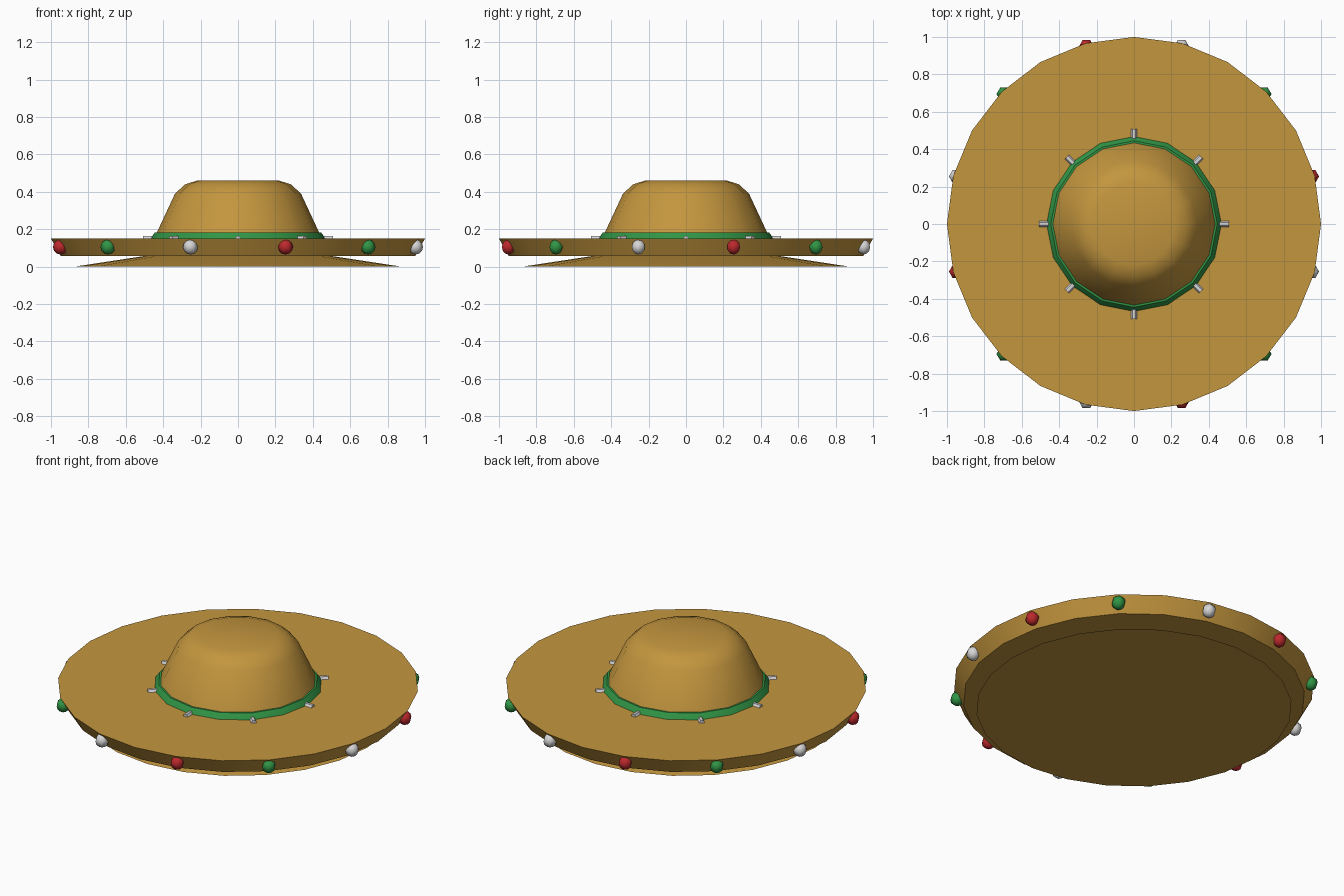
import bpy, bmesh, math

if "Cube" in bpy.data.objects:
    bpy.data.objects.remove(bpy.data.objects["Cube"])


def material(name, rgb):
    m = bpy.data.materials.new(name)
    m.diffuse_color = (*rgb, 1.0)
    m.use_nodes = True
    m.node_tree.nodes["Principled BSDF"].inputs["Base Color"].default_value = m.diffuse_color
    return m


TAN = material("straw_tan", (0.55, 0.305, 0.048))
GREEN = material("green", (0.03, 0.30, 0.06))
RED = material("red", (0.50, 0.022, 0.026))
WHITE = material("pale_silver", (0.68, 0.67, 0.68))


def finish(name, bm, mat, angle=40):
    bmesh.ops.recalc_face_normals(bm, faces=bm.faces)
    me = bpy.data.meshes.new(name)
    bm.to_mesh(me)
    bm.free()
    me.materials.append(mat)
    ob = bpy.data.objects.new(name, me)
    bpy.context.collection.objects.link(ob)
    bpy.ops.object.select_all(action='DESELECT')
    ob.select_set(True)
    bpy.context.view_layer.objects.active = ob
    bpy.ops.object.shade_smooth_by_angle(angle=math.radians(angle))
    return ob


def lathe(name, profile, sides, mat, angle=40):
    """Closed solid of revolution from (radius, z) points, bottom to top."""
    bm = bmesh.new()
    rings = [[bm.verts.new((r * math.cos(2 * math.pi * i / sides),
                            r * math.sin(2 * math.pi * i / sides), z))
              for i in range(sides)] for r, z in profile]
    for a, b in zip(rings, rings[1:]):
        for i in range(sides):
            j = (i + 1) % sides
            bm.faces.new((a[i], a[j], b[j], b[i]))
    bm.faces.new(rings[0])
    bm.faces.new(rings[-1])
    return finish(name, bm, mat, angle)


# brim disc and the shallow flared base below it
lathe("brim", [(0.947, 0.057), (1.0, 0.15)], 24, TAN)
lathe("brim_underside", [(0.875, 0.0), (0.44, 0.066)], 24, TAN)

# crown with a flat top
lathe("crown", [(0.45, 0.14), (0.435, 0.18), (0.337, 0.39),
                (0.283, 0.44), (0.22, 0.46)], 16, TAN, 35)

# hat band
lathe("hat_band", [(0.47, 0.145), (0.465, 0.155), (0.445, 0.182)], 16, GREEN, 30)

# small studs around the band: six-sided pegs pointing outwards
for k in range(8):
    bm = bmesh.new()
    bmesh.ops.create_cone(bm, cap_ends=True, segments=6, radius1=0.016,
                          radius2=0.016, depth=0.06)
    ob = finish(f"band_stud_{k + 1}", bm, WHITE, 30)
    a = math.radians(45 * k)
    ob.location = (0.478 * math.cos(a), 0.478 * math.sin(a), 0.15)
    ob.rotation_euler = (0, math.pi / 2, a)

# coloured balls around the brim edge
for k in range(12):
    bm = bmesh.new()
    bmesh.ops.create_uvsphere(bm, u_segments=6, v_segments=6, radius=0.04)
    ob = finish(f"rim_ball_{k + 1}", bm, (RED, GREEN, WHITE)[k % 3], 65)
    a = math.radians(15 + 30 * k)
    ob.location = (0.983 * math.cos(a), 0.983 * math.sin(a), 0.105)
    ob.rotation_euler = (0, 0, math.pi / 2)
